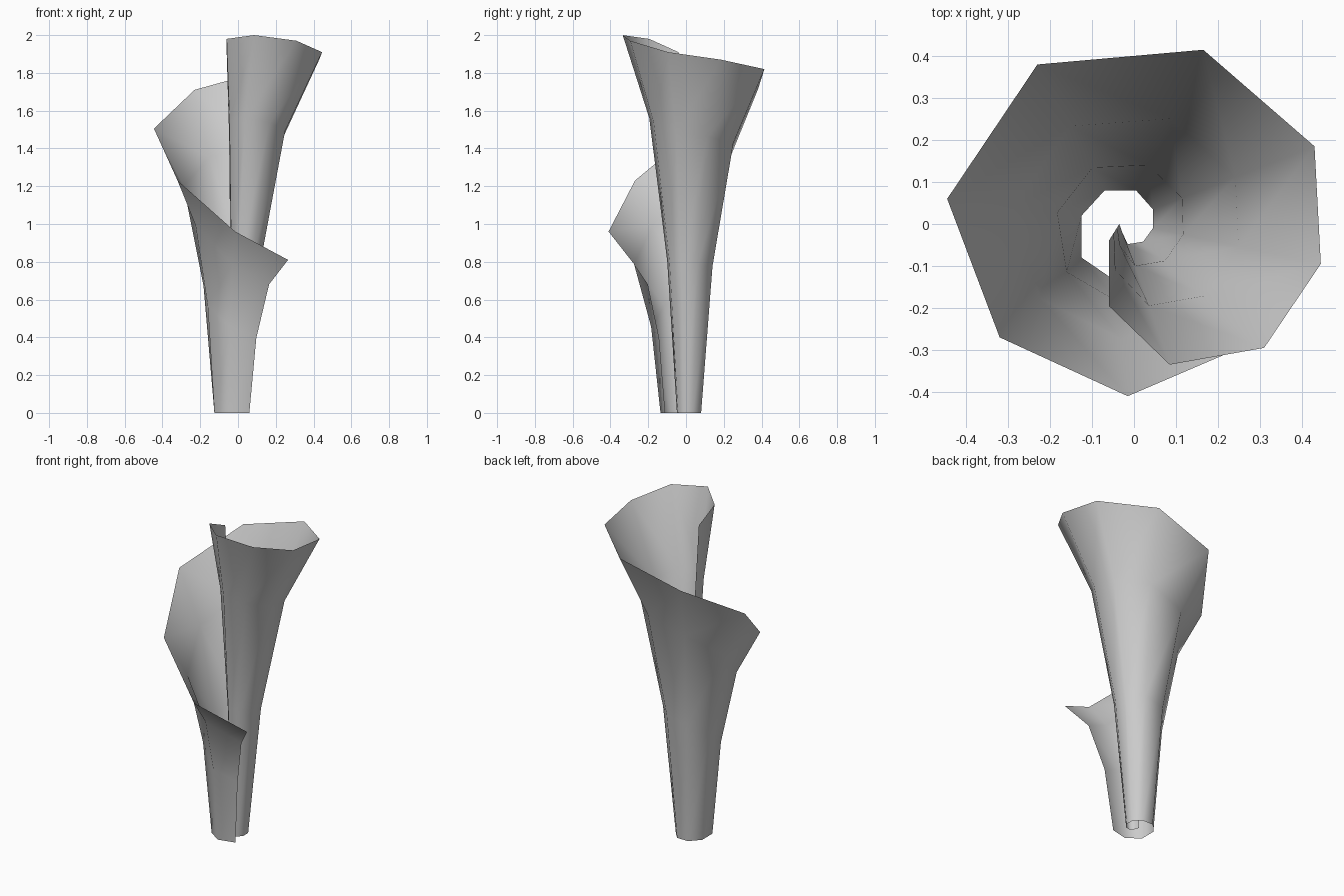
import bpy
import bmesh
from mathutils import Vector

cube = bpy.data.objects.get("Cube")
if cube:
    bpy.data.objects.remove(cube, do_unlink=True)

# Spiral at the foot, from the inner curl to the outer free edge (x, y)
FOOT = [(-.035, 0), (-.028, -.02), (-.015, -.048), (.022, -.042),
        (.045, -.01), (.045, .035), (.005, .08), (-.07, .08),
        (-.125, .02), (-.125, -.08), (-.045, -.135), (.06, -.11)]

# Flared rim of the same sheet, falling as it winds outward (x, y, z)
RIM = [(-.06, -.04, 1.91), (-.06, -.195, 1.98), (.085, -.335, 2), (.31, -.295, 1.97),
       (.445, -.095, 1.91), (.43, .185, 1.87), (.165, .415, 1.82), (-.23, .38, 1.71),
       (-.445, .06, 1.505), (-.32, -.27, 1.23), (-.015, -.41, .96), (.265, -.29, .81)]


def make_material(name, colour):
    material = bpy.data.materials.new(name)
    material.use_nodes = True
    material.diffuse_color = colour
    shader = next(n for n in material.node_tree.nodes if n.type == 'BSDF_PRINCIPLED')
    shader.inputs["Base Color"].default_value = colour
    return material


def column(turn, foot, rim):
    """Points up one rib of the sheet: slim stem, then a widening mouth."""
    foot = Vector((*foot, 0))
    rim = Vector(rim)
    flare = [(0, 0),
             (.18, .40 + .09 * turn ** 2),
             (.51, .78 + .06 * turn ** 4),
             (1, 1)]
    points = []
    for spread, rise in flare:
        point = foot.lerp(rim, spread)
        point.z = rim.z * rise
        points.append(point)
    return points


# Rolled sheet: ribs joined by quads, left open along both edges
bm = bmesh.new()
ribs = []
for i, (foot, rim) in enumerate(zip(FOOT, RIM)):
    turn = i / (len(FOOT) - 1)
    ribs.append([bm.verts.new(p) for p in column(turn, foot, rim)])

for rib, following in zip(ribs, ribs[1:]):
    for low in range(len(rib) - 1):
        face = bm.faces.new((rib[low], following[low],
                             following[low + 1], rib[low + 1]))
        face.smooth = True

mesh = bpy.data.meshes.new("rolled_sheet")
bm.to_mesh(mesh)
bm.free()
mesh.materials.append(make_material("light grey", (.6, .6, .6, 1)))

sheet = bpy.data.objects.new("rolled_sheet", mesh)
bpy.context.collection.objects.link(sheet)
